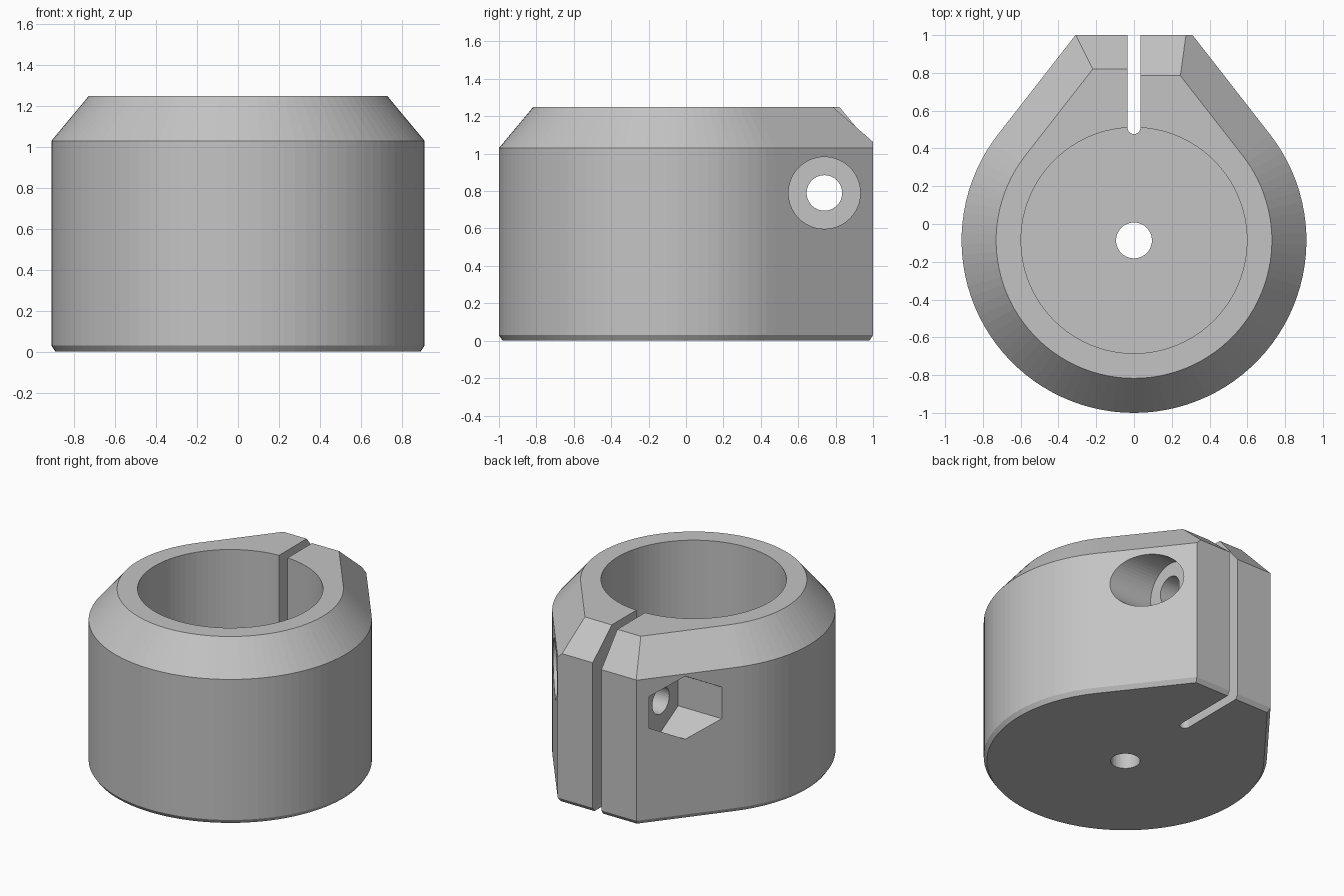
import bpy
import bmesh
from math import sin, cos, tan, pi, atan2, acos, hypot

if "Cube" in bpy.data.objects:
    bpy.data.objects.remove(bpy.data.objects["Cube"])

CY = -0.087          # bore axis position in y
RADIUS = 0.913       # outer radius
HEIGHT = 1.25
LUG_X = 0.31         # half width of the clamp lug at the back
BOLT_Y, BOLT_Z = 0.74, 0.79

grey = bpy.data.materials.new("plain_grey")
grey.use_nodes = True
grey.diffuse_color = (0.55, 0.55, 0.55, 1)
grey.node_tree.nodes["Principled BSDF"].inputs["Base Color"].default_value = (0.55, 0.55, 0.55, 1)


def loft(name, rings):
    """Closed solid through a list of matching point rings."""
    bm = bmesh.new()
    loops = [[bm.verts.new(p) for p in ring] for ring in rings]
    n = len(loops[0])
    for low, high in zip(loops, loops[1:]):
        for i in range(n):
            j = (i + 1) % n
            bm.faces.new((low[i], low[j], high[j], high[i]))
    bm.faces.new(loops[0][::-1])
    bm.faces.new(loops[-1])
    bmesh.ops.recalc_face_normals(bm, faces=bm.faces)
    mesh = bpy.data.meshes.new(name)
    bm.to_mesh(mesh)
    bm.free()
    mesh.materials.append(grey)
    obj = bpy.data.objects.new(name, mesh)
    bpy.context.collection.objects.link(obj)
    return obj


def polygon(cx, cy, r, sides, start=0.0):
    return [(cx + r * cos(start + 2 * pi * i / sides),
             cy + r * sin(start + 2 * pi * i / sides)) for i in range(sides)]


def prism_z(name, pts, z0, z1):
    return loft(name, [[(x, y, z) for x, y in pts] for z in (z0, z1)])


def prism_x(name, pts, x0, x1):
    return loft(name, [[(x, y, z) for y, z in pts] for x in (x0, x1)])


# Teardrop outline: an arc joined by tangents to a flat back
lug_y = 1 - CY
tangent = atan2(lug_y, LUG_X) - acos(RADIUS / hypot(LUG_X, lug_y))


def outline(z, inset, back_inset):
    steps = 72
    sweep = pi + 2 * tangent
    pts = []
    for i in range(steps + 1):
        a = tangent - sweep * i / steps
        r = RADIUS - inset
        pts.append((r * cos(a), CY + r * sin(a), z))
    xb = LUG_X - inset / cos(tangent) + back_inset * tan(tangent)
    yb = 1 - back_inset
    return pts + [(-xb, yb, z), (xb, yb, z)]


body = loft("clamp_body", [outline(0, 0.02, 0.02), outline(0.03, 0, 0),
                           outline(1.03, 0, 0), outline(HEIGHT, 0.183, 0)])

# Bore, floor hole and clamping slit with a rounded end
half = 0.034
slit = [(half * cos(pi + pi * i / 12), 0.51 + half * sin(pi + pi * i / 12)) for i in range(13)]
slit += [(half, 1.2), (-half, 1.2)]
cutters = [
    prism_z("bore_cutter", polygon(0, CY, 0.598, 96), 0.12, 1.5),
    prism_z("floor_hole_cutter", polygon(0, CY, 0.095, 40), -0.2, 0.5),
    prism_z("slit_cutter", slit, -0.2, 1.5),
]

# Bolt hole, round head recess and hexagonal nut recess
cutters += [
    prism_x("bolt_hole_cutter", polygon(BOLT_Y, BOLT_Z, 0.095, 40), -0.8, 0.8),
    prism_x("head_recess_cutter", polygon(BOLT_Y, BOLT_Z, 0.192, 56), 0.32, 1),
    prism_x("nut_recess_cutter", polygon(BOLT_Y, BOLT_Z, 0.224, 6, pi / 2), -1, -0.32),
]

# Sloped top of each lug half, steeper on the right half
for name, side, y0, z1 in (("left", 1, 0.785, 1.063), ("right", -1, 0.82, 1.032)):
    dy, dz = 1 - y0, z1 - HEIGHT
    a = (y0 - dy / 2, HEIGHT - dz / 2)
    b = (1 + dy / 2, z1 + dz / 2)
    cutters.append(prism_x(name + "_lug_cutter", [a, b, (b[0], a[1])], 0, side))

# Apply every cut, then drop the cutters
bpy.context.view_layer.objects.active = body
for cutter in cutters:
    cutter.hide_render = True
    cut = body.modifiers.new(cutter.name, 'BOOLEAN')
    cut.operation = 'DIFFERENCE'
    cut.solver = 'EXACT'
    cut.object = cutter
    bpy.ops.object.modifier_apply(modifier=cut.name)
    bpy.data.objects.remove(cutter)
